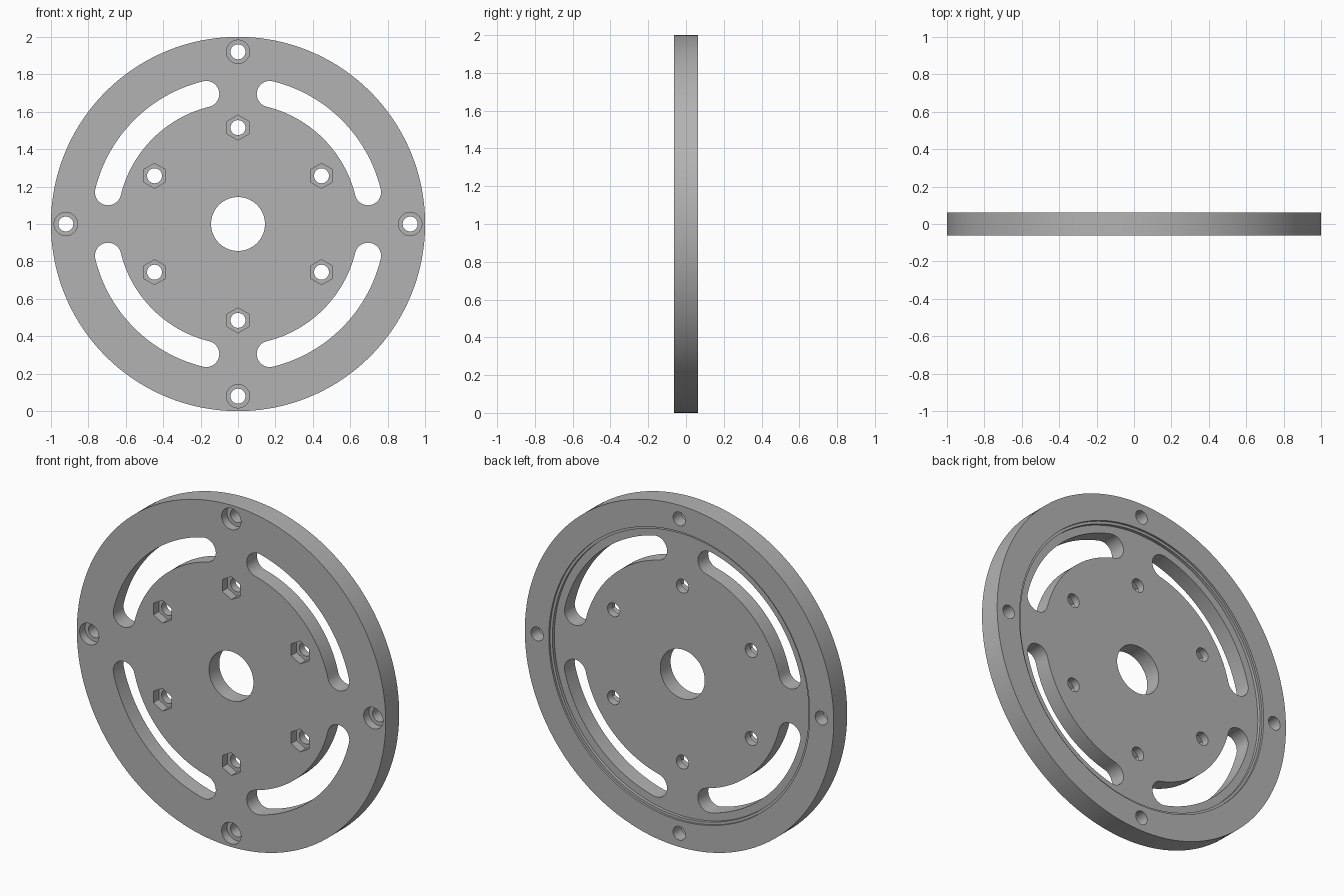
import bpy, bmesh
from math import sin, cos, pi, radians

cube = bpy.data.objects.get("Cube")
if cube:
    bpy.data.objects.remove(cube, do_unlink=True)

HALF = 0.0625      # half thickness of the plate
OUT = 0.2          # how far cutters reach beyond the faces


def circle(radius, sides, x=0.0, z=0.0, start=0.0):
    return [(x + radius * cos(start + 2 * pi * i / sides),
             z + radius * sin(start + 2 * pi * i / sides)) for i in range(sides)]


def polar(radius, angle):
    return radius * cos(angle), radius * sin(angle)


def arc_slot(radius, half_width, a0, a1, steps=32, cap=14):
    # Curved slot outline: outer arc, round end, inner arc, round end
    def sweep(r, s, e):
        return [polar(r, s + (e - s) * i / steps) for i in range(steps + 1)]

    def round_end(angle, first):
        cx, cz = polar(radius, angle)
        return [(cx + half_width * cos(first + pi * i / cap),
                 cz + half_width * sin(first + pi * i / cap)) for i in range(1, cap)]

    return (sweep(radius + half_width, a0, a1) + round_end(a1, a1)
            + sweep(radius - half_width, a1, a0) + round_end(a0, a0 + pi))


def prisms(name, outlines, y0, y1):
    # Extrude flat outlines along y into one object
    bm = bmesh.new()
    for outline in outlines:
        face = bm.faces.new([bm.verts.new((x, y0, z + 1)) for x, z in outline])
        new = bmesh.ops.extrude_face_region(bm, geom=[face], use_keep_orig=True)["geom"]
        verts = [v for v in new if isinstance(v, bmesh.types.BMVert)]
        bmesh.ops.translate(bm, verts=verts, vec=(0, y1 - y0, 0))
    bmesh.ops.recalc_face_normals(bm, faces=bm.faces)
    mesh = bpy.data.meshes.new(name)
    bm.to_mesh(mesh)
    bm.free()
    obj = bpy.data.objects.new(name, mesh)
    bpy.context.collection.objects.link(obj)
    return obj


def cut(target, name, outlines, y0, y1):
    cutter = prisms(name, outlines, y0, y1)
    cutter.hide_render = True
    mod = target.modifiers.new(name, 'BOOLEAN')
    mod.operation = 'DIFFERENCE'
    mod.solver = 'EXACT'
    mod.object = cutter
    bpy.ops.object.modifier_apply(modifier=mod.name)
    bpy.data.objects.remove(cutter, do_unlink=True)


# Round plate
plate = prisms("flange_plate", [circle(1.0, 160)], -HALF, HALF)
bpy.ops.object.select_all(action='DESELECT')
bpy.context.view_layer.objects.active = plate
plate.select_set(True)

# Stepped recess in the back
cut(plate, "back_seat", [circle(0.845, 128)], HALF - 0.012, OUT)
cut(plate, "back_recess", [circle(0.83, 128)], HALF - 0.03, OUT)

# Bore, bolt holes and curved slots through the whole plate
rim = [polar(0.92, i * pi / 2) for i in range(4)]
inner = [polar(0.515, pi / 6 + i * pi / 3) for i in range(6)]
through = [circle(0.144, 64)]
through += [circle(0.04, 32, x, z) for x, z in rim + inner]
through += [arc_slot(0.715, 0.07, radians(13.75) + i * pi / 2,
                     radians(76.25) + i * pi / 2) for i in range(4)]
cut(plate, "through_holes", through, -OUT, OUT)

# Round counterbores and hexagonal nut pockets in the front
pockets = [circle(0.0625, 40, x, z) for x, z in rim]
pockets += [circle(0.067, 6, x, z, pi / 2) for x, z in inner]
cut(plate, "front_pockets", pockets, -OUT, -HALF + 0.05)

# Plain grey finish
grey = bpy.data.materials.new("plain_grey")
grey.use_nodes = True
colour = (0.45, 0.45, 0.45, 1.0)
grey.diffuse_color = colour
grey.node_tree.nodes["Principled BSDF"].inputs["Base Color"].default_value = colour
plate.data.materials.clear()
plate.data.materials.append(grey)
for poly in plate.data.polygons:
    poly.material_index = 0

bpy.ops.object.shade_smooth_by_angle(angle=radians(30))
